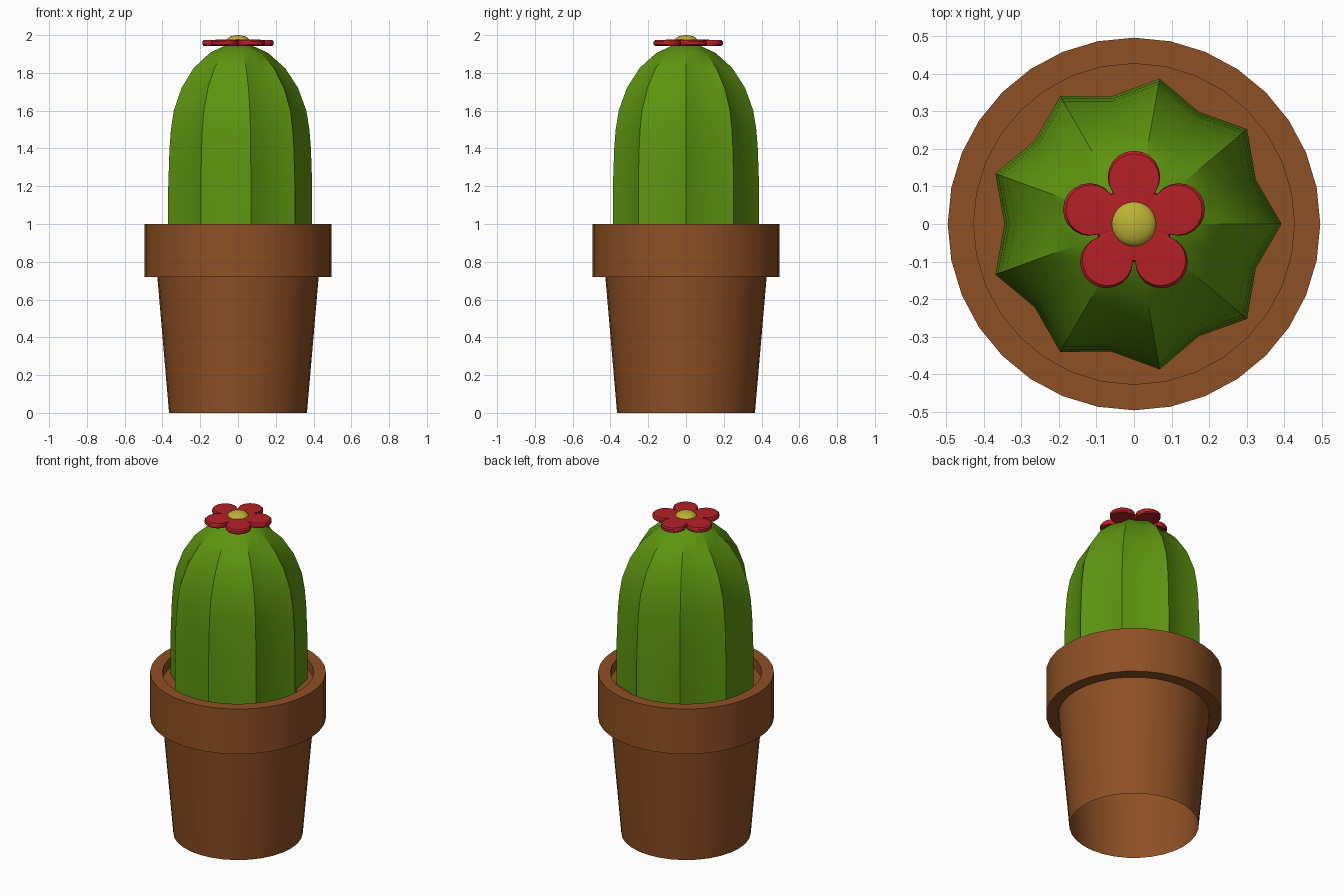
import bpy, bmesh
from math import sin, cos, pi, radians

if "Cube" in bpy.data.objects:
    bpy.data.objects.remove(bpy.data.objects["Cube"])


def material(name, rgb):
    m = bpy.data.materials.new(name)
    m.diffuse_color = (*rgb, 1)
    m.use_nodes = True
    m.node_tree.nodes["Principled BSDF"].inputs["Base Color"].default_value = m.diffuse_color
    return m


TERRACOTTA = material("terracotta", (0.27, 0.08, 0.018))
GREEN = material("cactus_green", (0.11, 0.30, 0.005))
RED = material("petal_red", (0.46, 0.015, 0.02))
YELLOW = material("flower_yellow", (0.50, 0.45, 0.035))


def finish(bm, name, mat, angle=30):
    """Smooth shading with edges sharper than the angle kept crisp."""
    bmesh.ops.remove_doubles(bm, verts=bm.verts, dist=1e-5)
    bm.normal_update()
    for f in bm.faces:
        f.smooth = True
    for e in bm.edges:
        e.smooth = len(e.link_faces) == 2 and e.calc_face_angle(0) < radians(angle)
    me = bpy.data.meshes.new(name)
    bm.to_mesh(me)
    bm.free()
    me.materials.append(mat)
    ob = bpy.data.objects.new(name, me)
    bpy.context.collection.objects.link(ob)
    return ob


def lathe(name, profile, sides, mat, scale=lambda j: 1.0):
    """Spin (radius, z) points around z; scale varies radius per side."""
    bm = bmesh.new()
    rings = []
    for r, z in profile:
        if r == 0:
            rings.append([bm.verts.new((0, 0, z))] * sides)
        else:
            rings.append([bm.verts.new((r * scale(j) * cos(2 * pi * j / sides),
                                        r * scale(j) * sin(2 * pi * j / sides), z))
                          for j in range(sides)])
    for a, b in zip(rings, rings[1:]):
        for j in range(sides):
            k = (j + 1) % sides
            loop = list(dict.fromkeys((a[j], a[k], b[k], b[j])))
            bm.faces.new(loop)
    return finish(bm, name, mat)


# Pot: tapered wall open underneath, thick rim, soil level inside
lathe("pot", [(0.365, 0), (0.427, 0.72), (0.496, 0.72), (0.496, 1.0),
              (0.427, 1.0), (0.427, 0.94), (0, 0.94)], 32, TERRACOTTA)

# Cactus body: nine ribs, domed top
lathe("cactus", [(0.393, 0.94), (0.393, 1.2), (0.386, 1.4), (0.378, 1.5),
                 (0.362, 1.6), (0.318, 1.72), (0.25, 1.825), (0.16, 1.905),
                 (0.07, 1.947), (0, 1.957)],
      18, GREEN, lambda j: 1.0 if j % 2 == 0 else 0.878)

# Flower: five round petals in one bevelled plate
bm = bmesh.new()
outline = []
for p in range(5):
    a = pi / 2 + p * 2 * pi / 5
    for i in range(15):
        t = a + radians(-126 + 252 * i / 14)
        outline.append((0.125 * cos(a) + 0.07 * cos(t),
                        0.125 * sin(a) + 0.07 * sin(t)))
layers = [(0.96, 1.943), (1.0, 1.949), (1.0, 1.966), (0.96, 1.973)]
rings = [[bm.verts.new((x * s, y * s, z)) for x, y in outline] for s, z in layers]
n = len(outline)
for a, b in zip(rings, rings[1:]):
    for j in range(n):
        k = (j + 1) % n
        bm.faces.new((a[j], a[k], b[k], b[j]))
for ring, z, flip in ((rings[0], 1.95, True), (rings[-1], 1.98, False)):
    c = bm.verts.new((0, 0, z))
    for j in range(n):
        tri = (ring[j], ring[(j + 1) % n], c)
        bm.faces.new(tri[::-1] if flip else tri)
finish(bm, "flower_petals", RED, 40)

# Flower centre: flattened dome
lathe("flower_centre",
      [(0.061 * cos(i * pi / 12) if i < 6 else 0, 1.97 + 0.03 * sin(i * pi / 12))
       for i in range(7)], 24, YELLOW)
